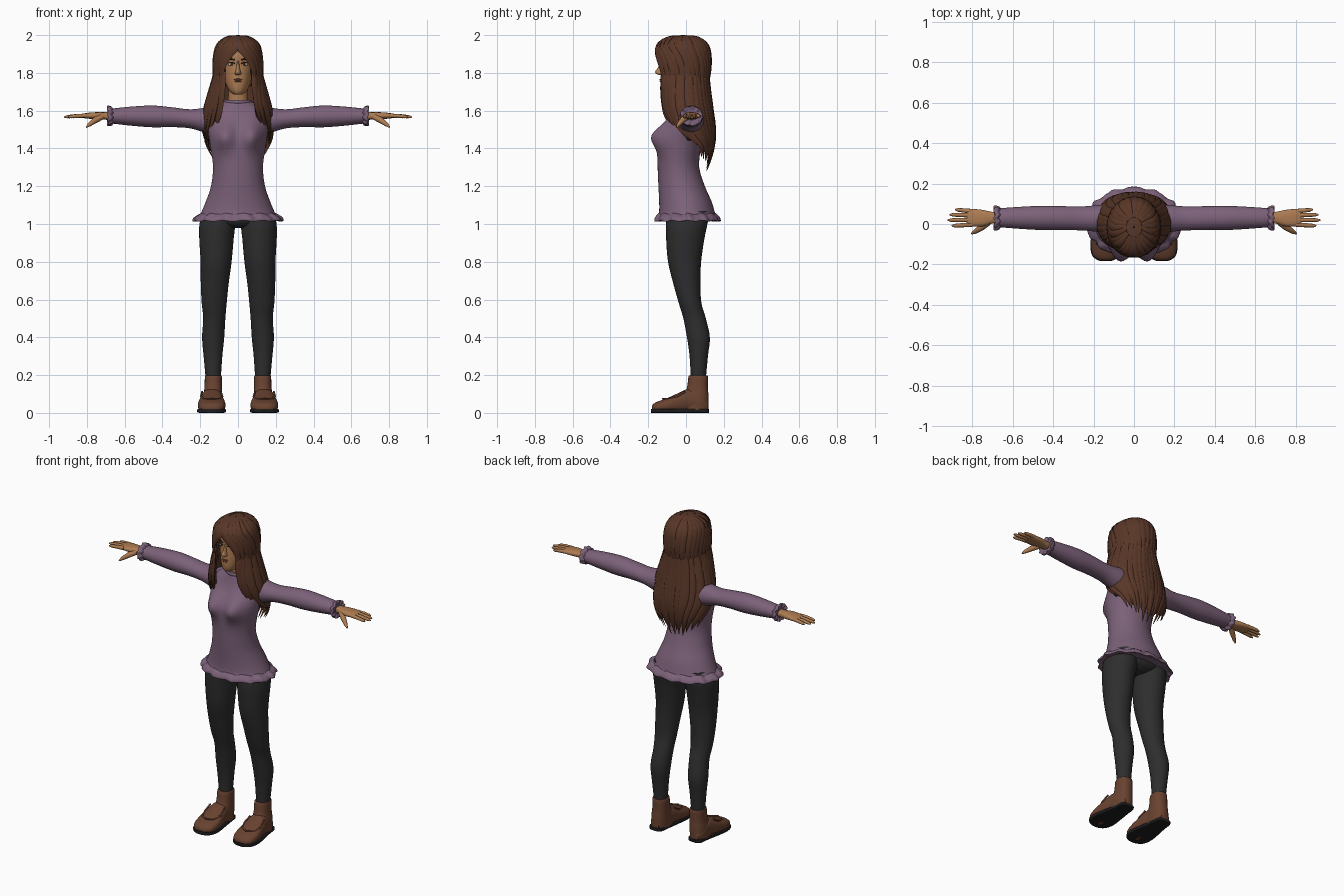
import bpy, bmesh, math, random
from mathutils import Vector

random.seed(4)
if "Cube" in bpy.data.objects:
    bpy.data.objects.remove(bpy.data.objects["Cube"])


def material(name, r, g, b):
    m = bpy.data.materials.new(name)
    m.use_nodes = True
    m.diffuse_color = (r, g, b, 1)
    bsdf = next(n for n in m.node_tree.nodes if n.type == 'BSDF_PRINCIPLED')
    bsdf.inputs["Base Color"].default_value = (r, g, b, 1)
    bsdf.inputs["Roughness"].default_value = 0.8
    return m


SKIN = material("warm skin", .42, .2, .085)
TUNIC = material("dusty purple", .2, .12, .19)
HAIR = material("chestnut hair", .1, .038, .021)
PANTS = material("charcoal cloth", .027, .027, .028)
BOOT = material("brown leather", .14, .055, .03)
SOLE = material("black rubber", .012, .012, .013)
LIP = material("lip brown", .27, .09, .05)
WHITE = material("eye white", .6, .58, .54)
DARK = material("dark brown", .025, .011, .007)


def finish(name, bm, mat, recalc=True):
    if recalc:
        bmesh.ops.recalc_face_normals(bm, faces=bm.faces[:])
    me = bpy.data.meshes.new(name)
    bm.to_mesh(me)
    bm.free()
    me.materials.append(mat)
    for p in me.polygons:
        p.use_smooth = True
    me.set_sharp_from_angle(angle=math.radians(50))
    ob = bpy.data.objects.new(name, me)
    bpy.context.collection.objects.link(ob)
    return ob


def sample(rows, t):
    """Smooth interpolation through the rows of a table."""
    last = len(rows) - 1
    i = min(int(t), last - 1)
    u = t - i
    a, b, c, d = (rows[max(0, min(last, k))] for k in (i - 1, i, i + 1, i + 2))
    return [q + u / 2 * (r - p + u * (2 * p - 5 * q + 4 * r - s + u * (3 * (q - r) + s - p)))
            for p, q, r, s in zip(a, b, c, d)]


def skin_rings(bm, rings, caps=True):
    vs = [[bm.verts.new(p) for p in ring] for ring in rings]
    n = len(vs[0])
    for lo, hi in zip(vs, vs[1:]):
        for j in range(n):
            bm.faces.new((lo[j], hi[j], hi[(j + 1) % n], lo[(j + 1) % n]))
    if caps:
        bm.faces.new(vs[0])
        bm.faces.new(vs[-1])


def loft(name, rows, mat, axis='z', side=1, power=2, seg=36, wave=0, waves=9, steps=4):
    """Rows: position along the axis, then low and high bounds of the section."""
    rings = []
    for k in range((len(rows) - 1) * steps + 1):
        t, a0, a1, b0, b1 = sample(rows, k / steps)
        ring = []
        for j in range(seg):
            th = math.tau * j / seg
            c, s = math.cos(th), math.sin(th)
            ripple = math.sin(waves * th) + .5 * math.sin((waves * 2 - 3) * th)
            m = 1 + wave * ripple
            a = (a0 + a1) / 2 + (a1 - a0) / 2 * m * math.copysign(abs(c) ** (2 / power), c)
            b = (b0 + b1) / 2 + (b1 - b0) / 2 * m * math.copysign(abs(s) ** (2 / power), s)
            h = t + wave * .12 * math.cos(waves * th)
            x, y, z = {'z': (a, b, h), 'x': (h, b, a), 'y': (a, h, b)}[axis]
            ring.append((x * side, y, z))
        rings.append(ring)
    bm = bmesh.new()
    skin_rings(bm, rings)
    return finish(name, bm, mat)


def tubes(name, items, mat, seg=8):
    """Items: path, half widths, thickness ratio, function giving the outward direction."""
    bm = bmesh.new()
    for pts, widths, flat, outward in items:
        pts = [Vector(p) for p in pts]
        rings = []
        for i, p in enumerate(pts):
            tan = (pts[min(i + 1, len(pts) - 1)] - pts[max(i - 1, 0)]).normalized()
            across = tan.cross(outward(p)).normalized()
            out = across.cross(tan)
            rings.append([p + widths[i] * (across * math.cos(math.tau * j / seg)
                          + out * flat * math.sin(math.tau * j / seg)) for j in range(seg)])
        skin_rings(bm, rings)
    return finish(name, bm, mat)


def ball(name, loc, size, mat):
    bm = bmesh.new()
    bmesh.ops.create_uvsphere(bm, u_segments=16, v_segments=10, radius=1)
    bmesh.ops.scale(bm, vec=size, verts=bm.verts)
    bmesh.ops.translate(bm, vec=loc, verts=bm.verts)
    return finish(name, bm, mat)


def wide(rows):
    return [(z, -w, w, f, b) for z, w, f, b in rows]


# Tunic with shaped chest, and ruffled hem
tunic = loft("tunic", wide([
    (1.02, .215, -.155, .165), (1.06, .195, -.143, .153), (1.12, .17, -.142, .135),
    (1.2, .143, -.146, .1), (1.3, .132, -.15, .07), (1.4, .145, -.15, .078),
    (1.47, .155, -.138, .09), (1.55, .165, -.1, .1), (1.6, .148, -.08, .1),
    (1.633, .1, -.07, .088), (1.652, .066, -.062, .065)]), TUNIC, seg=56)
for v in tunic.data.vertices:
    if v.co.y < 0:
        v.co.y -= .057 * math.exp(-((abs(v.co.x) - .075) / .055) ** 2 - ((v.co.z - 1.465) / .07) ** 2)
loft("collar", wide([(1.638, .074, -.068, .07), (1.648, .076, -.07, .072),
                     (1.657, .07, -.066, .066)]), TUNIC)
loft("hem_ruffle", wide([(1.055, .196, -.145, .155), (1.035, .228, -.163, .176),
                         (1.016, .234, -.166, .18), (1.024, .205, -.14, .15)]),
     TUNIC, seg=120, wave=.025, waves=13)

# Hips
loft("hips", wide([(1.1, .16, -.11, .12), (1.04, .19, -.105, .125), (1.0, .14, -.09, .11),
                   (.978, .05, -.05, .07)]), PANTS)

up = lambda p: Vector((0, 0, 1))
front = lambda p: Vector((0, -1, 0))

for label, s in (("left", 1), ("right", -1)):
    # Sleeve and cuff
    loft(label + "_sleeve", [
        (.06, 1.5, 1.615, -.03, .09), (.15, 1.48, 1.618, -.04, .095), (.25, 1.506, 1.607, -.032, .087),
        (.35, 1.513, 1.618, -.03, .088), (.45, 1.512, 1.627, -.03, .09), (.56, 1.52, 1.622, -.024, .085),
        (.675, 1.533, 1.61, -.015, .077)], TUNIC, 'x', s)
    loft(label + "_cuff", [(.66, 1.535, 1.605, -.012, .075), (.672, 1.522, 1.622, -.03, .087),
                           (.69, 1.521, 1.623, -.031, .088), (.686, 1.54, 1.604, -.01, .068)],
         TUNIC, 'x', s, wave=.035, seg=72)
    # Hand
    loft(label + "_palm", [
        (.65, 1.55, 1.592, .0, .06), (.7, 1.552, 1.592, .002, .06), (.75, 1.555, 1.592, -.012, .07),
        (.8, 1.558, 1.588, -.012, .074), (.825, 1.562, 1.582, -.005, .07)], SKIN, 'x', s, power=2.5, seg=20)
    digits = []
    for y, reach, spread in ((-.003, .9, -.006), (.02, .92, -.001), (.043, .91, .003), (.063, .883, .008)):
        pts = [(s * (.8 + (reach - .8) * u), y + spread * u, 1.574 - .008 * u * u) for u in (0, .5, .85, 1)]
        digits.append((pts, (.0115, .0105, .009, .004), 1, up))
    thumb = [(.72, .008, 1.568), (.755, -.018, 1.55), (.785, -.038, 1.528), (.803, -.048, 1.512)]
    digits.append(([(s * x, y, z) for x, y, z in thumb], (.016, .016, .011, .004), 1, up))
    tubes(label + "_fingers", digits, SKIN, 10)
    # Leg
    loft(label + "_leg", [
        (1.07, .01, .185, -.095, .12), (1.0, .014, .204, -.106, .113), (.92, .023, .205, -.105, .097),
        (.8, .034, .198, -.095, .08), (.68, .05, .197, -.066, .076), (.58, .06, .192, -.038, .082),
        (.5, .067, .184, -.014, .105), (.4, .073, .19, .005, .126), (.3, .083, .182, .019, .116),
        (.17, .092, .17, .026, .104)], PANTS, side=s)
    # Boot
    loft(label + "_boot_shaft", [
        (.198, .094, .168, .022, .108), (.192, .086, .175, .013, .116), (.13, .085, .178, .004, .116),
        (.08, .083, .186, -.025, .12), (.015, .082, .19, -.045, .12)], BOOT, side=s, power=2.3)
    loft(label + "_boot_foot", [
        (.117, .11, .165, .0, .06), (.08, .09, .185, .0, .1), (.02, .083, .192, .0, .128),
        (-.04, .073, .205, .0, .105), (-.1, .066, .213, .0, .078), (-.15, .075, .205, .0, .06),
        (-.172, .095, .185, .004, .048), (-.181, .118, .162, .012, .034)], BOOT, 'y', s, power=2.5)
    loft(label + "_sole", [
        (.121, .115, .16, 0, .02), (.108, .093, .182, 0, .022), (.05, .085, .19, 0, .022),
        (-.03, .073, .206, 0, .022), (-.1, .064, .216, 0, .022), (-.15, .072, .209, 0, .022),
        (-.174, .092, .188, 0, .022), (-.184, .118, .162, 0, .02)], SOLE, 'y', s, power=7)
    seam = [(.09, -.005, .112), (.082, -.05, .086), (.1, -.1, .074), (.14, -.122, .075),
            (.18, -.1, .074), (.196, -.05, .086), (.19, -.005, .112)]
    tubes(label + "_boot_seam", [([(s * x, y, z) for x, y, z in seam], [.005] * 7, 1, up)], BOOT)
    # Eye, lash and brow
    ball(label + "_eye", (s * .036, -.113, 1.845), (.016, .01, .008), WHITE)
    ball(label + "_iris", (s * .034, -.119, 1.845), (.0065, .006, .0075), DARK)
    for part, z, w in (("lash", 1.853, .003), ("brow", 1.871, .0045)):
        path = [(s * .015, -.128, z - .003), (s * .036, -.122, z + .003), (s * .058, -.105, z - .001)]
        tubes(label + "_" + part, [(path, (w, w, w / 3), .8, front)], DARK)

# Head, neck, nose and lips
loft("head", wide([
    (1.685, .022, -.118, -.05), (1.7, .042, -.13, .0), (1.73, .06, -.135, .04), (1.78, .075, -.134, .08),
    (1.84, .084, -.13, .1), (1.9, .086, -.13, .1), (1.95, .07, -.105, .085), (1.975, .03, -.05, .04)]), SKIN)
loft("neck", wide([(1.6, .062, -.055, .06), (1.65, .053, -.05, .05), (1.74, .05, -.055, .05)]), SKIN)
loft("nose", wide([(1.868, .007, -.131, -.1), (1.83, .009, -.147, -.1), (1.807, .014, -.163, -.1),
                   (1.795, .018, -.157, -.1), (1.788, .01, -.138, -.1)]), SKIN, seg=16)
ball("upper_lip", (0, -.129, 1.765), (.022, .011, .005), LIP)
ball("lower_lip", (0, -.129, 1.756), (.019, .0115, .006), LIP)


# Hair rows: height, half width, front, back, half angle of the face opening
CROWN = [(2.0, .003, -.02, -.015, 0), (1.992, .055, -.085, .055, 0), (1.965, .096, -.137, .1, .02),
         (1.93, .117, -.158, .123, .12), (1.88, .127, -.163, .13, .48), (1.82, .13, -.162, .13, .7),
         (1.76, .13, -.153, .122, .72), (1.73, .122, -.142, .11, .74)]
LENGTH = [(1.9, .11, -.135, .11, .8), (1.8, .124, -.15, .118, .72), (1.7, .15, -.145, .125, .63),
          (1.6, .176, -.128, .138, .6), (1.5, .18, -.09, .15, .75), (1.42, .163, -.01, .146, 1.1),
          (1.35, .135, .02, .133, 1.3), (1.28, .1, .03, .11, 1.4)]


def on_hair(rows, t, f):
    z, w, yf, yb, gap = sample(rows, t)
    gap = max(gap, 0)
    th = gap + f * (math.tau - 2 * gap)
    return Vector((w * math.sin(th), (yf + yb) / 2 - (yb - yf) / 2 * math.cos(th), z))


def hair_shell(name, rows, end, seg=48, steps=28):
    bm = bmesh.new()
    vs = [[bm.verts.new(on_hair(rows, end * i / steps, j / seg)) for j in range(seg + 1)]
          for i in range(steps + 1)]
    for a, b in zip(vs, vs[1:]):
        for j in range(seg):
            bm.faces.new((a[j], b[j], b[j + 1], a[j + 1]))
    bmesh.ops.remove_doubles(bm, verts=bm.verts, dist=.0001)
    shell = finish(name, bm, HAIR, False)
    shell.modifiers.new("thickness", 'SOLIDIFY').thickness = .02


def hair_locks(name, rows, count, start, end_at, width, flat, n=14):
    items = []
    for k in range(count):
        f = min(1, max(0, (k + random.uniform(-.25, .25)) / (count - 1)))
        end = min(len(rows) - 1, end_at(math.sin(math.pi * f)))
        drift = random.uniform(-.012, .012)
        pts, ws = [], []
        for i in range(n):
            u = i / (n - 1)
            pts.append(on_hair(rows, start + (end - start) * u, min(1, max(0, f + drift * u))))
            ws.append(width * random.uniform(.95, 1.05) * min(1, .5 + 2 * u) * min(1, .06 + 2.6 * (1 - u)))
        items.append((pts, ws, flat, lambda p: Vector((p.x, p.y + .01, .02))))
    tubes(name, items, HAIR)


hair_shell("hair_crown", CROWN, 7)
hair_shell("hair_length", LENGTH, 4.7)
hair_locks("crown_locks", CROWN, 25, .7, lambda s: 7 - random.uniform(0, .25), .021, .3)
hair_locks("long_locks", LENGTH, 30, .6,
           lambda s: 4.7 + 2.4 * max(s, 0) ** .6 - random.uniform(0, .9), .025, .4)
